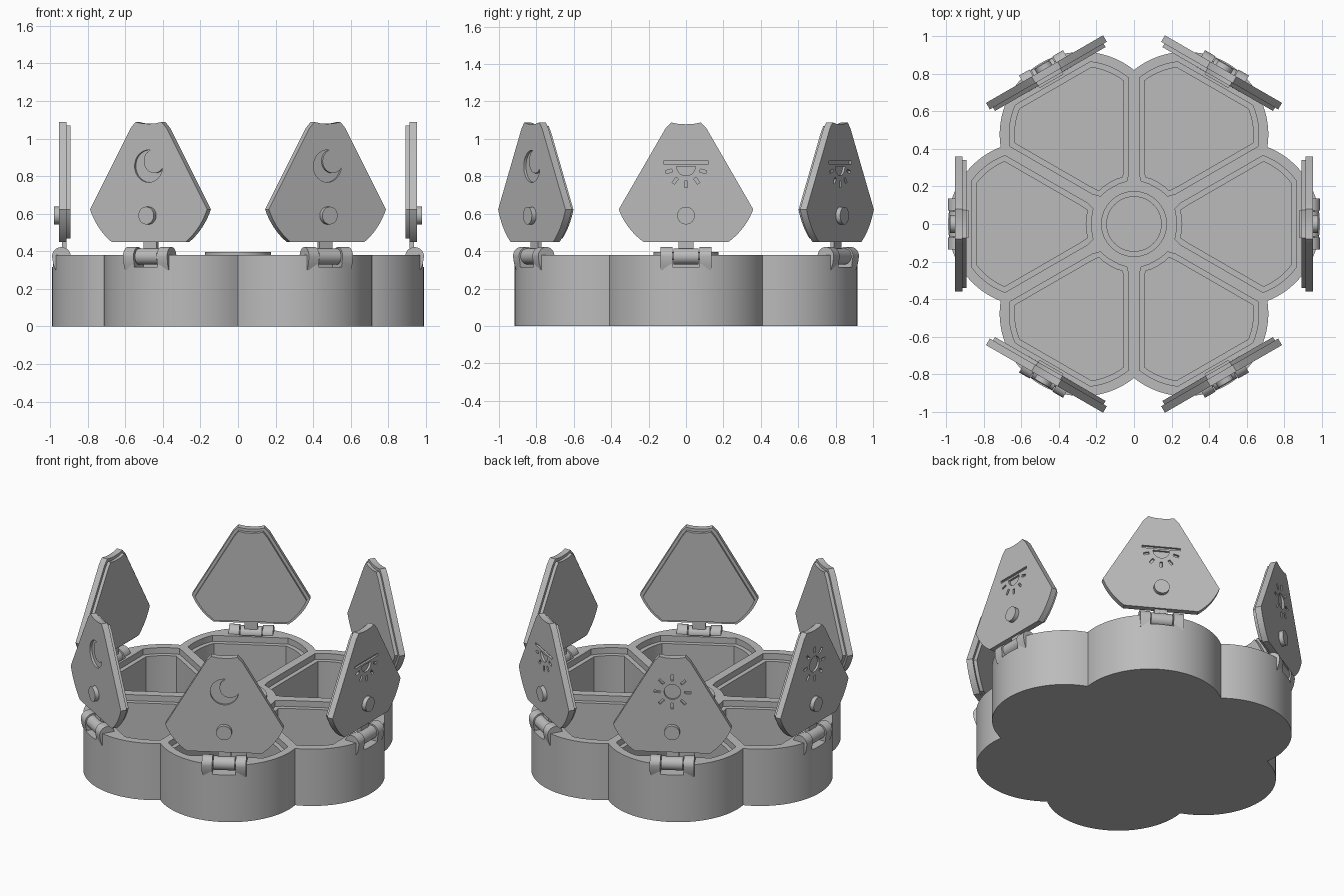
import bpy, bmesh
from math import sin, cos, tan, pi, radians, sqrt, asin
from mathutils import Matrix

old = bpy.data.objects.get("Cube")
if old:
    bpy.data.objects.remove(old, do_unlink=True)

grey = bpy.data.materials.new("plain grey")
grey.use_nodes = True
GREY = (0.5, 0.5, 0.5, 1)
grey.diffuse_color = GREY
grey.node_tree.nodes["Principled BSDF"].inputs["Base Color"].default_value = GREY

# Each (u, v) profile is extruded along the axis named here
AXES = {"x": lambda u, v, w: (w, u, v),
        "y": lambda u, v, w: (u, w, v),
        "z": lambda u, v, w: (u, v, w)}


def prisms(name, outlines, axis, lo, hi, turn=0):
    """One object from extruded outlines, turned about z."""
    bm = bmesh.new()
    place = AXES[axis]
    for pts in outlines:
        rings = [[bm.verts.new(place(u, v, w)) for u, v in pts] for w in (lo, hi)]
        for ring in rings:
            bm.faces.new(ring)
        for i in range(len(pts)):
            j = (i + 1) % len(pts)
            bm.faces.new((rings[0][i], rings[0][j], rings[1][j], rings[1][i]))
    bmesh.ops.recalc_face_normals(bm, faces=bm.faces)
    bm.transform(Matrix.Rotation(turn, 4, "Z"))
    mesh = bpy.data.meshes.new(name)
    bm.to_mesh(mesh)
    bm.free()
    mesh.materials.append(grey)
    obj = bpy.data.objects.new(name, mesh)
    bpy.context.collection.objects.link(obj)
    return obj


def carve(obj, cutters):
    """Subtract the cutters, then remove them."""
    for c in cutters:
        mod = obj.modifiers.new("cut", "BOOLEAN")
        mod.operation, mod.solver, mod.object = "DIFFERENCE", "EXACT", c
    deps = bpy.context.evaluated_depsgraph_get()
    result = bpy.data.meshes.new_from_object(obj.evaluated_get(deps))
    obj.modifiers.clear()
    obj.data = result
    for c in cutters:
        bpy.data.objects.remove(c, do_unlink=True)


def smooth(obj):
    bpy.ops.object.select_all(action="DESELECT")
    obj.select_set(True)
    bpy.context.view_layer.objects.active = obj
    bpy.ops.object.shade_smooth_by_angle(angle=radians(30))


def arc(cx, cy, r, a0, a1, n):
    return [(cx + r * cos(a0 + (a1 - a0) * i / n), cy + r * sin(a0 + (a1 - a0) * i / n))
            for i in range(n + 1)]


def circle(cx, cy, r, n=40):
    return arc(cx, cy, r, 0, 2 * pi, n)[:-1]


def box(u0, u1, v0, v1):
    return [(u0, v0), (u1, v0), (u1, v1), (u0, v1)]


PETAL, RADIUS, TOP = 0.55, 0.44, 0.38
HINGE_R, HINGE_Z = 0.94, 0.372


def cell(d):
    """Wedge outline of a compartment, inset by d: (radius, sideways)."""
    r, flat, gap = RADIUS - 0.055 - d, 0.86 - d, 0.032 + d
    # angle where the straight side meets the outer arc
    side = radians(30) + asin((PETAL * 0.5 - gap) / r)
    corner = asin(sqrt(r * r - (flat - PETAL) ** 2) / r)
    t = 0.11 - 0.4 * d
    shoulder = (t + gap / cos(radians(30))) / tan(radians(30))
    half = [(0.232 + d, 0), (0.23 + d, 0.04), (0.222 + d, 0.08 - 0.3 * d), (shoulder, t)]
    half += arc(PETAL, 0, r, side, corner, 10)
    return half + [(u, -v) for u, v in reversed(half[1:])]


# Icons are drawn as (sideways, height) about their centre
def ray(a, r0, r1, w=0.008):
    c, s = cos(a), sin(a)
    return [(c * r - s * k, s * r + c * k) for r, k in ((r0, -w), (r1, -w), (r1, w), (r0, w))]


def moon():
    tilt = radians(38)
    pts = arc(0, 0, 0.086, pi / 4, 7 * pi / 4, 30)
    pts += arc(0.0435, 0, 0.0635, radians(-74), radians(-286), 20)[1:-1]
    return [[(u * cos(tilt) - v * sin(tilt), u * sin(tilt) + v * cos(tilt)) for u, v in pts]]


def sun():
    return [circle(0, 0, 0.05)] + [ray(k * pi / 4, 0.075, 0.113) for k in range(8)]


def half_sun():
    rays = [ray(radians(a), 0.078, 0.113) for a in (196, 233, 270, 307, 344)]
    return [box(-0.12, 0.12, 0.012, 0.028), arc(0, 0, 0.05, pi, 2 * pi, 24)] + rays


# Scalloped tray
meet = radians(30) + asin(PETAL * 0.5 / RADIUS)
petal = arc(PETAL, 0, RADIUS, -meet, meet, 36)[:-1]
outline = []
for k in range(6):
    a = k * pi / 3
    outline += [(u * cos(a) - v * sin(a), u * sin(a) + v * cos(a)) for u, v in petal]
tray = prisms("tray", [outline], "z", 0, TOP)
cutters = []
for k in range(6):
    a = k * pi / 3
    cutters.append(prisms("well_cutter", [cell(0.025)], "z", 0.04, 0.5, a))
    cutters.append(prisms("ledge_cutter", [cell(-0.004)], "z", TOP - 0.04, 0.5, a))
    cutters.append(prisms("notch_cutter", [box(0.88, 1.1, -0.072, 0.072)], "z", 0.315, 0.5, a))
carve(tray, cutters)
smooth(tray)

# Central hub with a shallow dish
hub = prisms("hub", [circle(0, 0, 0.175, 64)], "z", TOP - 0.03, 0.395)
carve(hub, [prisms("dish_cutter", [circle(0, 0, 0.145, 64)], "z", 0.387, 0.5)])
smooth(hub)

# Open lids and their hinges
PLACES = [("left", half_sun), ("back_left", half_sun), ("back_right", sun),
          ("right", sun), ("front_right", moon), ("front_left", moon)]


def upright(d):
    return [(t, 1.31 - r) for r, t in cell(d)]


knuckle = arc(HINGE_R, HINGE_Z, 0.05, 0, pi, 20) + [(0.89, 0.31), (0.972, 0.30), (0.984, 0.335)]
for k, (place, icon) in enumerate(PLACES):
    a = k * pi / 3
    lid = prisms("lid_" + place, [upright(0)], "x", 0.912, 0.952, a)
    marks = [[(u, v + 0.853) for u, v in pts] for pts in icon()]
    carve(lid, [prisms("icon_cutter", marks, "x", 0.938, 1.0, a)])
    parts = [
        lid,
        prisms("lid_rim_" + place, [upright(0.018)], "x", 0.891, 0.913, a),
        prisms("lid_knob_" + place, [circle(0, 0.59, 0.047)], "x", 0.94, 0.979, a),
        prisms("lid_arm_" + place, [box(-0.04, 0.04, 0.38, 0.47)], "x", 0.914, 0.938, a),
        prisms("hinge_barrel_" + place, [circle(HINGE_R, HINGE_Z, 0.043)], "y", -0.066, 0.066, a),
        prisms("hinge_pin_" + place, [circle(HINGE_R, HINGE_Z, 0.02, 20)], "y", -0.12, 0.12, a),
        prisms("hinge_knuckle_a_" + place, [knuckle], "y", 0.071, 0.135, a),
        prisms("hinge_knuckle_b_" + place, [knuckle], "y", -0.135, -0.071, a),
    ]
    for part in parts:
        smooth(part)
